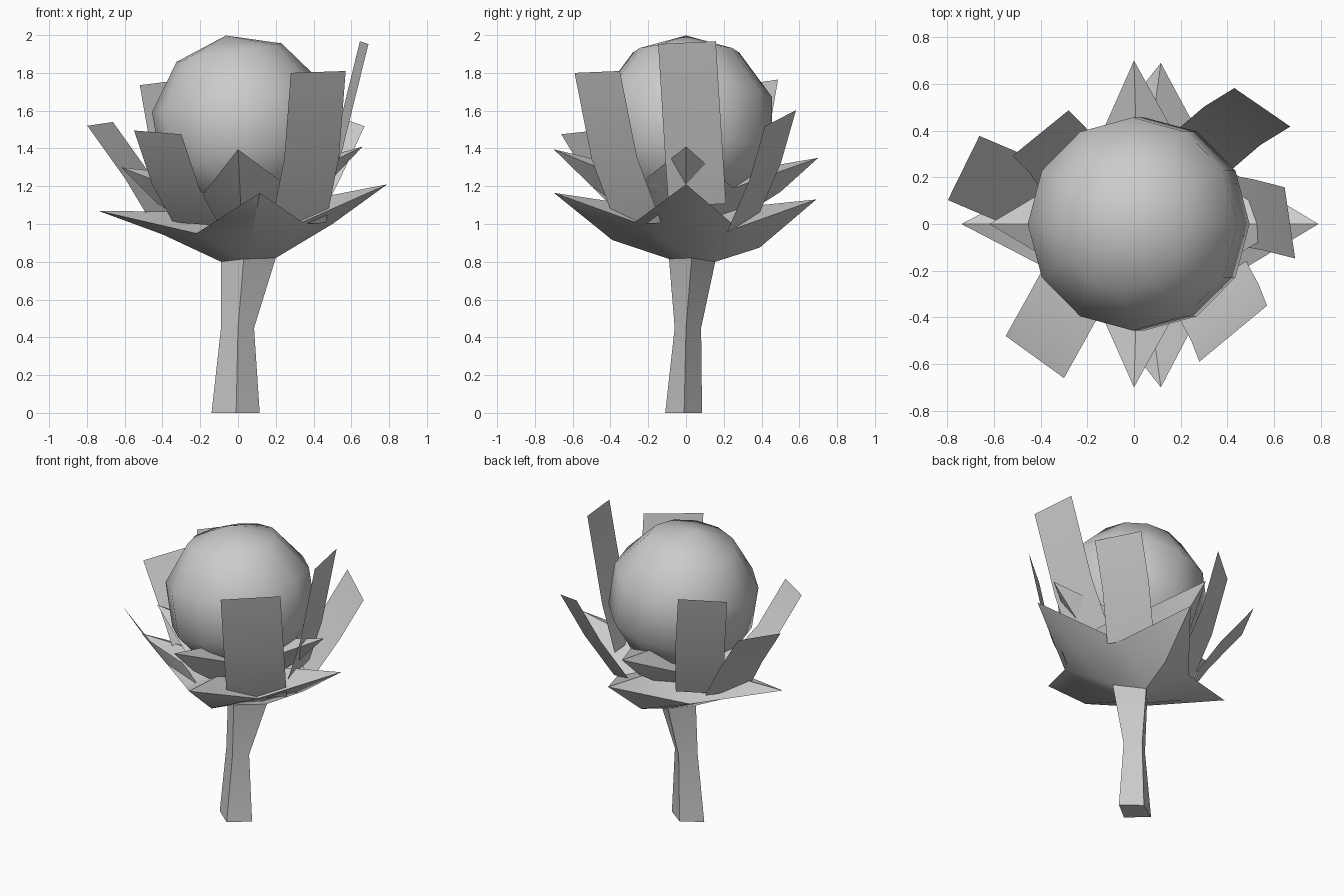
import bpy, bmesh, math
from mathutils import Vector

cube = bpy.data.objects.get("Cube")
if cube:
    bpy.data.objects.remove(cube, do_unlink=True)

GREY = (0.6, 0.6, 0.6, 1.0)
grey = bpy.data.materials.new("plain_grey")
grey.use_nodes = True
grey.diffuse_color = GREY
grey.node_tree.nodes["Principled BSDF"].inputs["Base Color"].default_value = GREY


def finish(obj, angle):
    obj.data.materials.clear()
    obj.data.materials.append(grey)
    bpy.ops.object.select_all(action="DESELECT")
    obj.select_set(True)
    bpy.context.view_layer.objects.active = obj
    bpy.ops.object.shade_smooth_by_angle(angle=math.radians(angle))
    return obj


def from_bmesh(name, bm, angle=40):
    bmesh.ops.recalc_face_normals(bm, faces=bm.faces)
    mesh = bpy.data.meshes.new(name)
    bm.to_mesh(mesh)
    bm.free()
    obj = bpy.data.objects.new(name, mesh)
    bpy.context.collection.objects.link(obj)
    return finish(obj, angle)


def ring(bm, points):
    return [bm.verts.new(p) for p in points]


def star(bm, base, mids, notches, tips, hub):
    """Four-pointed leaf cup; every ring runs right, back, left, front."""
    mids, notches, tips = ring(bm, mids), ring(bm, notches), ring(bm, tips)
    top = bm.verts.new(hub)
    for i in range(4):
        j = (i + 1) % 4
        n = notches[i]
        bm.faces.new((base[i], base[j], n))
        bm.faces.new((base[i], n, mids[i]))
        bm.faces.new((base[j], mids[j], n))
        bm.faces.new((mids[i], n, tips[i]))
        bm.faces.new((mids[j], tips[j], n))
        bm.faces.new((tips[i], n, top))
        bm.faces.new((tips[j], top, n))


# Stem growing into the outer leaves
bm = bmesh.new()
foot = ring(bm, [(.115, -.01, 0), (-.01, .085, 0), (-.14, 0, 0), (-.01, -.11, 0)])
waist = ring(bm, [(.085, 0, .45), (0, .08, .45), (-.09, 0, .45), (0, -.06, .45)])
neck = ring(bm, [(.2, .03, .82), (.03, .155, .8), (-.09, .02, .8), (.03, -.09, .815)])
bm.faces.new(foot)
for low, high in ((foot, waist), (waist, neck)):
    for i in range(4):
        j = (i + 1) % 4
        bm.faces.new((low[i], low[j], high[j], high[i]))
star(bm, neck,
     [(.5, 0, 1), (.07, .39, .875), (-.4, 0, .945), (.07, -.39, .915)],
     [(.34, .27, .98), (-.22, .27, .94), (-.22, -.27, .95), (.34, -.27, 1.01)],
     [(.79, 0, 1.21), (.115, .69, 1.13), (-.74, 0, 1.07), (.115, -.7, 1.165)],
     (.02, 0, 1.06))
from_bmesh("stem_and_outer_leaves", bm)

# Inner leaves under the bud
bm = bmesh.new()
base = ring(bm, [(.2, 0, .98), (.02, .17, .96), (-.15, 0, .95), (.02, -.17, .97)])
star(bm, base,
     [(.46, 0, 1.2), (.01, .5, 1.17), (-.43, 0, 1.11), (.01, -.5, 1.2)],
     [(.25, .25, 1.19), (-.2, .25, 1.13), (-.2, -.25, 1.14), (.25, -.25, 1.21)],
     [(.66, 0, 1.41), (0, .7, 1.35), (-.62, 0, 1.3), (0, -.7, 1.395)],
     (.02, 0, 1.23))
bm.faces.new(base[::-1])
from_bmesh("inner_leaves", bm)

# Round bud, leaning slightly
bpy.ops.mesh.primitive_uv_sphere_add(segments=12, ring_count=5, radius=.48,
                                     location=(.02, 0, 1.525),
                                     rotation=(0, math.radians(-10), 0))
bud = bpy.context.object
bud.name = "bud"
finish(bud, 60)

# Flat bent petals: bottom, middle and top centres, then the full width
petals = {
    "front_left": ((.32, -.25, 1), (.39, -.38, 1.35), (.425, -.47, 1.805), (.29, .24, .01)),
    "front_right": ((-.22, -.2, 1), (-.33, -.4, 1.2), (-.425, -.57, 1.485), (.25, -.18, -.02)),
    "right": ((-.38, .1, 1), (-.53, .155, 1.25), (-.73, .24, 1.53), (.135, .275, .02)),
    "back_right": ((-.25, .2, 1), (-.33, .32, 1.35), (-.4, .39, 1.75), (.24, .195, .03)),
    "back_left": ((.28, .3, 1), (.42, .42, 1.28), (.55, .5, 1.56), (.24, -.165, -.085)),
    "left": ((.42, .06, 1.1), (.53, .04, 1.4), (.668, .005, 1.96), (-.045, .305, .015)),
}
for side, (*centres, width) in petals.items():
    bm = bmesh.new()
    half = Vector(width) / 2
    rows = [ring(bm, (Vector(c) - half, Vector(c) + half)) for c in centres]
    for low, high in zip(rows, rows[1:]):
        bm.faces.new((low[0], low[1], high[1], high[0]))
    from_bmesh("petal_" + side, bm, 30)
